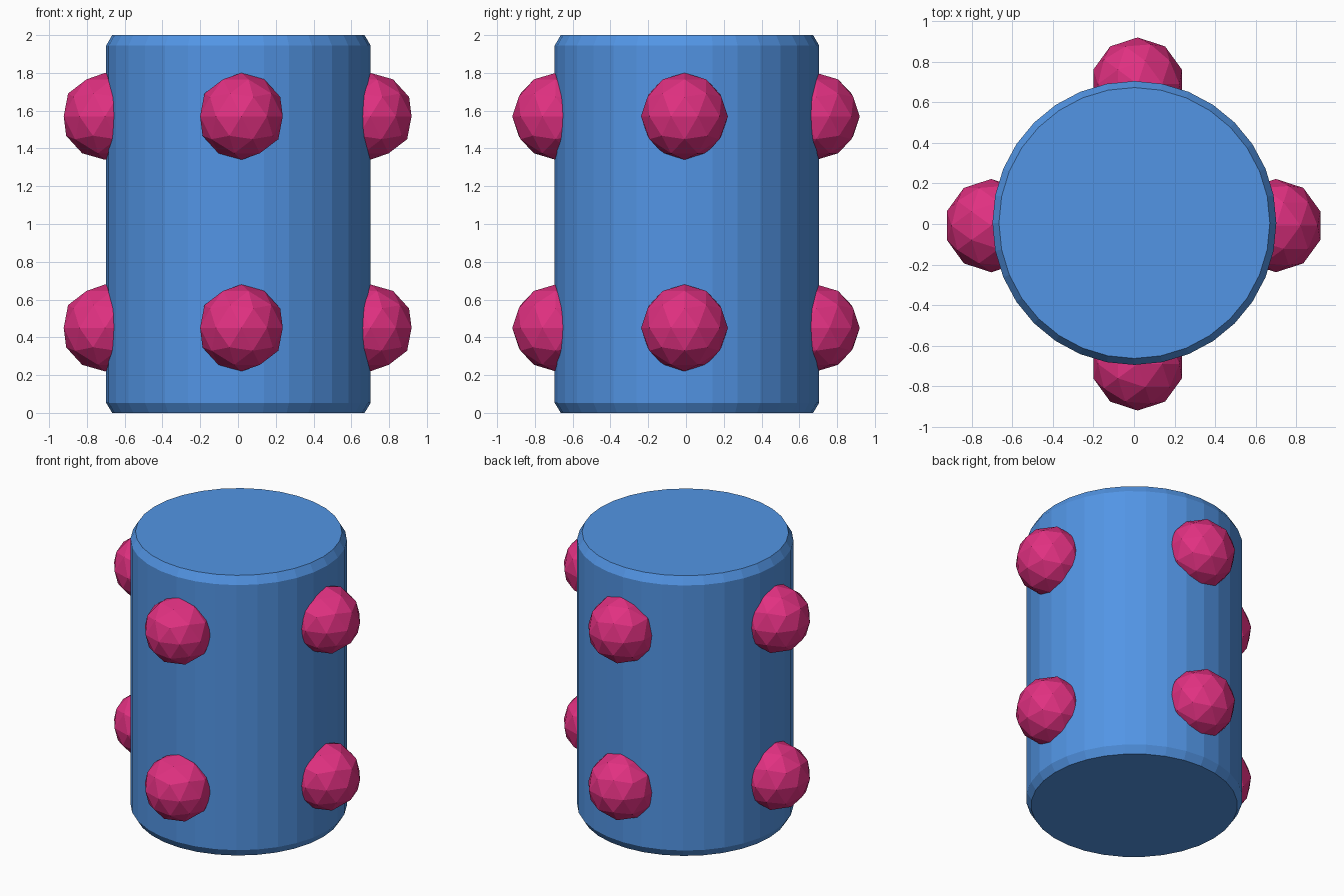
import bpy, bmesh, math

if "Cube" in bpy.data.objects:
    bpy.data.objects.remove(bpy.data.objects["Cube"])

def material(name, rgb):
    m = bpy.data.materials.new(name)
    m.diffuse_color = (*rgb, 1)
    m.use_nodes = True
    m.node_tree.nodes["Principled BSDF"].inputs["Base Color"].default_value = m.diffuse_color
    return m

blue = material("blue", (0.085, 0.30, 0.78))
pink = material("pink", (0.75, 0.03, 0.22))

def add_object(name, bm, mat, loc):
    me = bpy.data.meshes.new(name)
    bm.to_mesh(me)
    bm.free()
    me.materials.append(mat)
    ob = bpy.data.objects.new(name, me)
    ob.location = loc
    bpy.context.collection.objects.link(ob)
    return ob

# Drum body: 32 flat sides with a chamfer at both rims
N = 32
profile = [(0.668, 0), (0.70, 0.053), (0.70, 1.945), (0.668, 2)]
bm = bmesh.new()
rings = [[bm.verts.new((r * math.cos(math.tau * i / N), r * math.sin(math.tau * i / N), z))
          for i in range(N)] for r, z in profile]
for lo, hi in zip(rings, rings[1:]):
    for i in range(N):
        j = (i + 1) % N
        bm.faces.new((lo[i], lo[j], hi[j], hi[i]))
bm.faces.new(rings[0][::-1])
bm.faces.new(rings[-1])
add_object("drum_body", bm, blue, (0.002, 0.005, 0))

# Faceted studs: two rows of four, half sunk into the drum
spots = {"front": (0.018, -0.69), "back": (0.018, 0.69),
         "right": (0.70, -0.008), "left": (-0.704, -0.008)}
for row, z in (("lower", 0.45), ("upper", 1.57)):
    for side, (x, y) in spots.items():
        bm = bmesh.new()
        bmesh.ops.create_icosphere(bm, subdivisions=2, radius=0.23)
        add_object(f"stud_{row}_{side}", bm, pink, (x, y, z))
